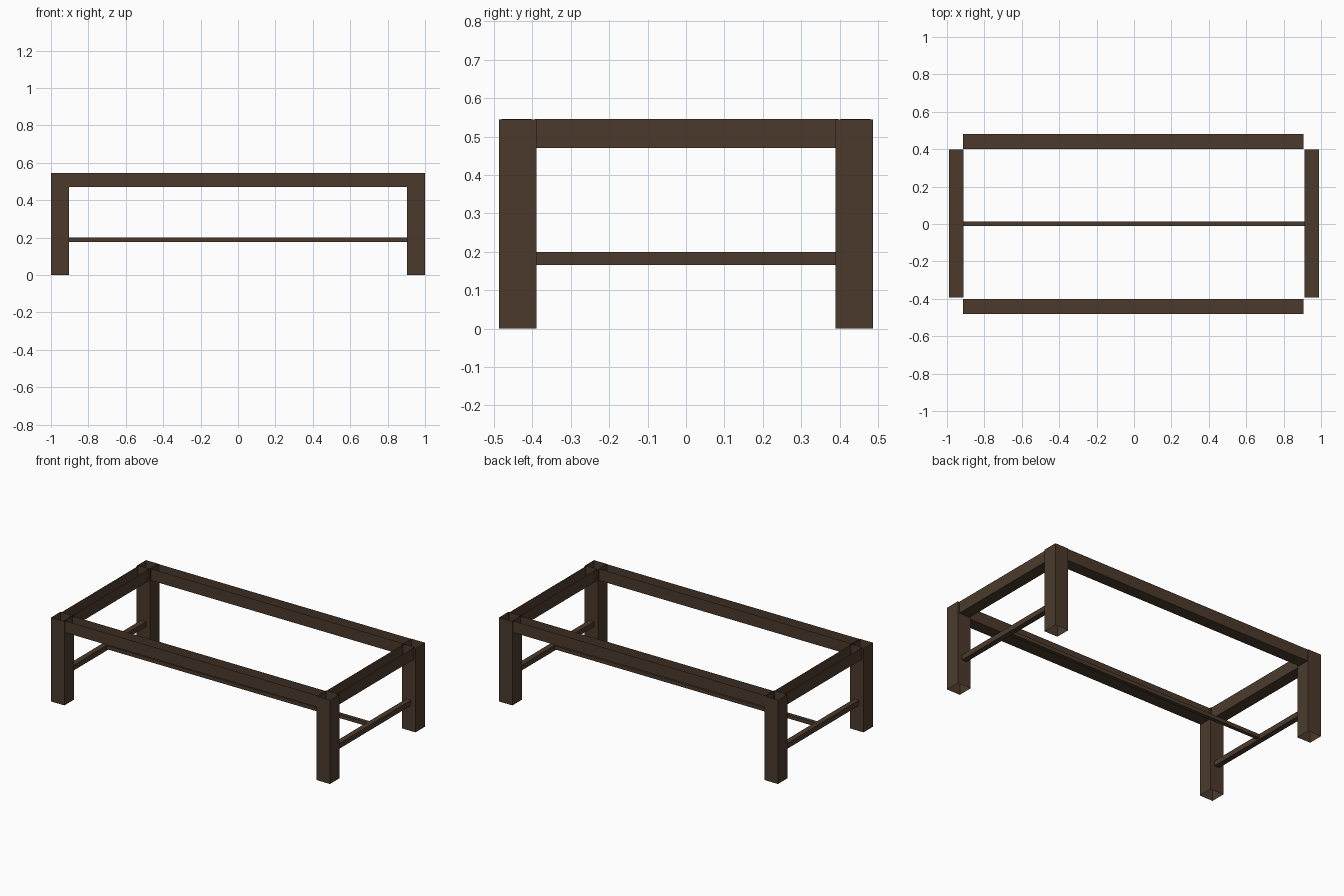
import bpy
import bmesh
from mathutils import Vector

cube = bpy.data.objects.get("Cube")
if cube:
    bpy.data.objects.remove(cube, do_unlink=True)

# Dark stained wood
wood = bpy.data.materials.new("dark brown wood")
wood.use_nodes = True
colour = (0.07, 0.042, 0.025, 1)
wood.diffuse_color = colour
wood.node_tree.nodes["Principled BSDF"].inputs["Base Color"].default_value = colour


def beam(name, centre, size, open_sides=()):
    """Box with the faces pointing along open_sides left out."""
    bm = bmesh.new()
    bmesh.ops.create_cube(bm, size=1)
    bm.normal_update()
    gone = [f for f in bm.faces
            if any(f.normal.dot(Vector(d)) > 0.9 for d in open_sides)]
    bmesh.ops.delete(bm, geom=gone, context='FACES')
    bmesh.ops.scale(bm, vec=size, verts=bm.verts)
    mesh = bpy.data.meshes.new(name)
    bm.to_mesh(mesh)
    bm.free()
    mesh.materials.append(wood)
    obj = bpy.data.objects.new(name, mesh)
    obj.location = centre
    bpy.context.collection.objects.link(obj)
    return obj


UP, DOWN = (0, 0, 1), (0, 0, -1)
leg_height = 0.544
rail_z, rail_height = 0.508, 0.076

# Hollow legs, open at the top and the foot
for sx, side in ((-1, "right"), (1, "left")):
    for sy, end in ((-1, "front"), (1, "back")):
        beam(f"{end}_{side}_leg", (sx * 0.952, sy * 0.438, leg_height / 2),
             (0.096, 0.097, leg_height), (UP, DOWN))

# Long rails, open where the table top would sit
for sy, end in ((-1, "front"), (1, "back")):
    beam(f"{end}_rail", (-0.003, sy * 0.441, rail_z), (1.82, 0.078, rail_height), (UP,))

# Short rails and the low stretchers under them
for sx, side in ((-1, "right"), (1, "left")):
    beam(f"{side}_rail", (sx * 0.95, 0.002, rail_z), (0.077, 0.79, rail_height), (UP,))
    beam(f"{side}_stretcher", (sx * 0.951, 0, 0.183), (0.035, 0.78, 0.034))

# Thin stretcher joining the two ends
beam("centre_stretcher", (0, 0.001, 0.187), (1.868, 0.024, 0.024))
